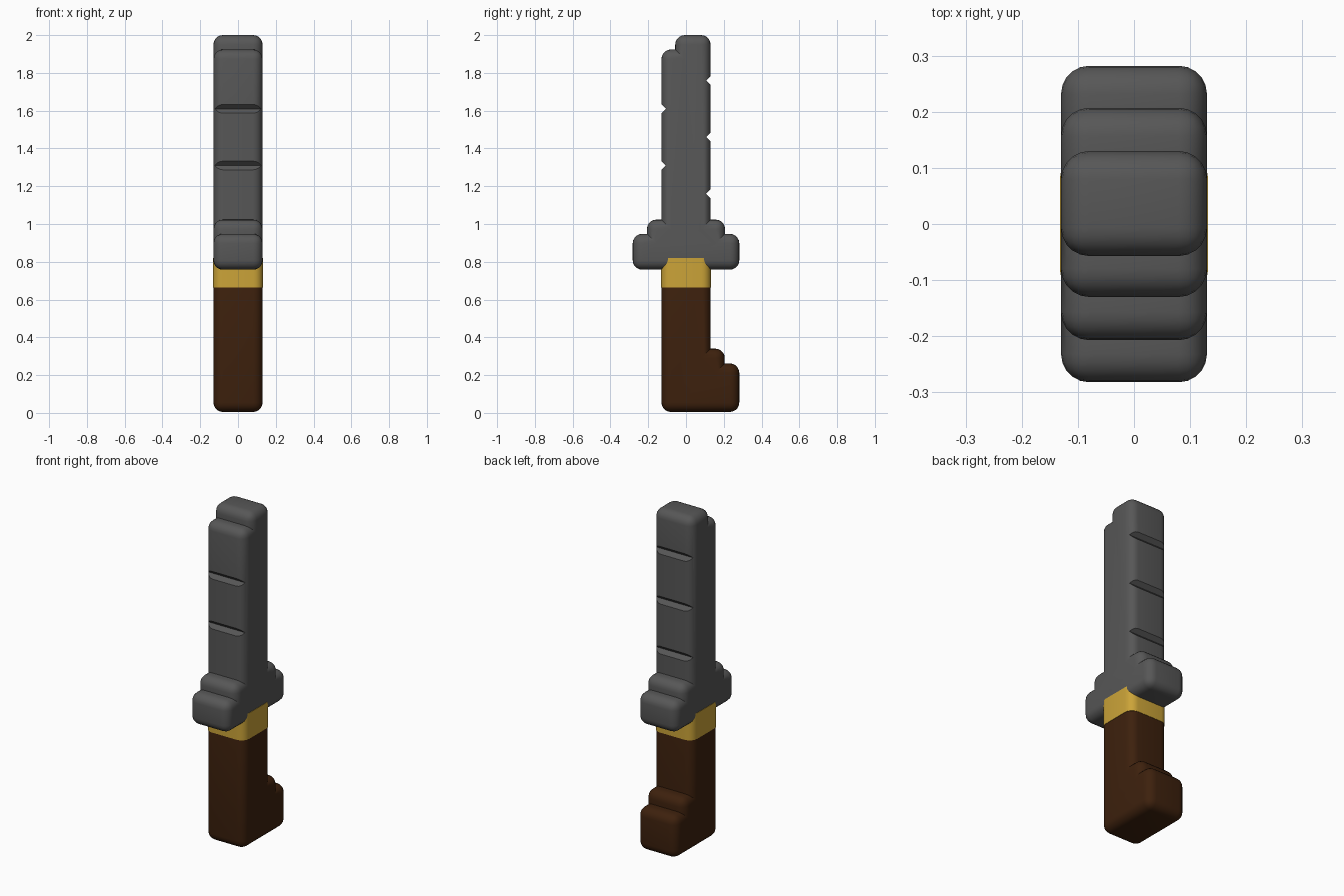
import bpy, bmesh, math

if "Cube" in bpy.data.objects:
    bpy.data.objects.remove(bpy.data.objects["Cube"])

HALF = 0.13      # half thickness of the whole knife
ROUND = 0.05     # edge rounding


def material(name, rgb):
    m = bpy.data.materials.new(name)
    m.diffuse_color = (*rgb, 1)
    m.use_nodes = True
    m.node_tree.nodes["Principled BSDF"].inputs["Base Color"].default_value = m.diffuse_color
    return m


def add_object(name, bm, mat=None):
    mesh = bpy.data.meshes.new(name)
    bm.to_mesh(mesh)
    bm.free()
    ob = bpy.data.objects.new(name, mesh)
    bpy.context.collection.objects.link(ob)
    if mat:
        mesh.materials.append(mat)
    return ob


def extrude_profile(bm, profile, half):
    """Extrude a (y, z) outline along x."""
    face = bm.faces.new([bm.verts.new((-half, y, z)) for y, z in profile])
    new = bmesh.ops.extrude_face_region(bm, geom=[face])["geom"]
    verts = [v for v in new if isinstance(v, bmesh.types.BMVert)]
    bmesh.ops.translate(bm, verts=verts, vec=(2 * half, 0, 0))
    bmesh.ops.recalc_face_normals(bm, faces=bm.faces)


def rounded_part(name, profile, mat, half=HALF, vertical_only=False):
    """Extruded outline with its outward edges rounded."""
    bm = bmesh.new()
    extrude_profile(bm, profile, half)
    bm.normal_update()
    edges = [e for e in bm.edges if e.is_convex]
    if vertical_only:
        edges = [e for e in edges if abs(e.verts[0].co.z - e.verts[1].co.z) > 0.01]
    bmesh.ops.bevel(bm, geom=edges, offset=ROUND, offset_type='OFFSET',
                    segments=5, profile=0.5, affect='EDGES', clamp_overlap=False)
    return add_object(name, bm, mat)


def smooth(ob):
    bpy.ops.object.select_all(action='DESELECT')
    ob.select_set(True)
    bpy.context.view_layer.objects.active = ob
    bpy.ops.object.shade_smooth_by_angle(angle=math.radians(30))


steel = material("dark_steel", (0.095, 0.095, 0.095))
gold = material("gold", (0.60, 0.37, 0.04))
wood = material("dark_wood", (0.047, 0.015, 0.004))

# Handle with stepped butt
handle = rounded_part("handle", [
    (-0.13, 0.005), (0.282, 0.005), (0.282, 0.262), (0.205, 0.262),
    (0.205, 0.34), (0.13, 0.34), (0.13, 0.78), (-0.13, 0.78)], wood)

# Gold collar, a hair proud of handle and guard
c = HALF + 0.002
collar = rounded_part("collar", [(-c, 0.665), (c, 0.665), (c, 0.82), (-c, 0.82)],
                      gold, half=c, vertical_only=True)

# Blade with stepped tip and stepped crossguard
blade = rounded_part("blade_and_guard", [
    (-0.282, 0.758), (0.282, 0.758), (0.282, 0.948), (0.207, 0.948),
    (0.207, 1.023), (0.13, 1.023), (0.13, 2.0), (-0.057, 2.0),
    (-0.057, 1.924), (-0.13, 1.924), (-0.13, 1.023), (-0.207, 1.023),
    (-0.207, 0.948), (-0.282, 0.948)], steel)

# Shallow V grooves across the two blade edges
bm = bmesh.new()
grooves = [(1, 1.16), (1, 1.46), (1, 1.76), (-1, 1.31), (-1, 1.61)]
for side, z in grooves:
    extrude_profile(bm, [(side * 0.107, z), (side * 0.142, z - 0.035),
                         (side * 0.142, z + 0.035)], 0.2)
cutter = add_object("groove_cutter", bm)
cutter.hide_render = True
mod = blade.modifiers.new("grooves", 'BOOLEAN')
mod.operation = 'DIFFERENCE'
mod.solver = 'EXACT'
mod.object = cutter
bpy.context.view_layer.objects.active = blade
bpy.ops.object.modifier_apply(modifier=mod.name)
bpy.data.objects.remove(cutter)

for part in (handle, collar, blade):
    smooth(part)
